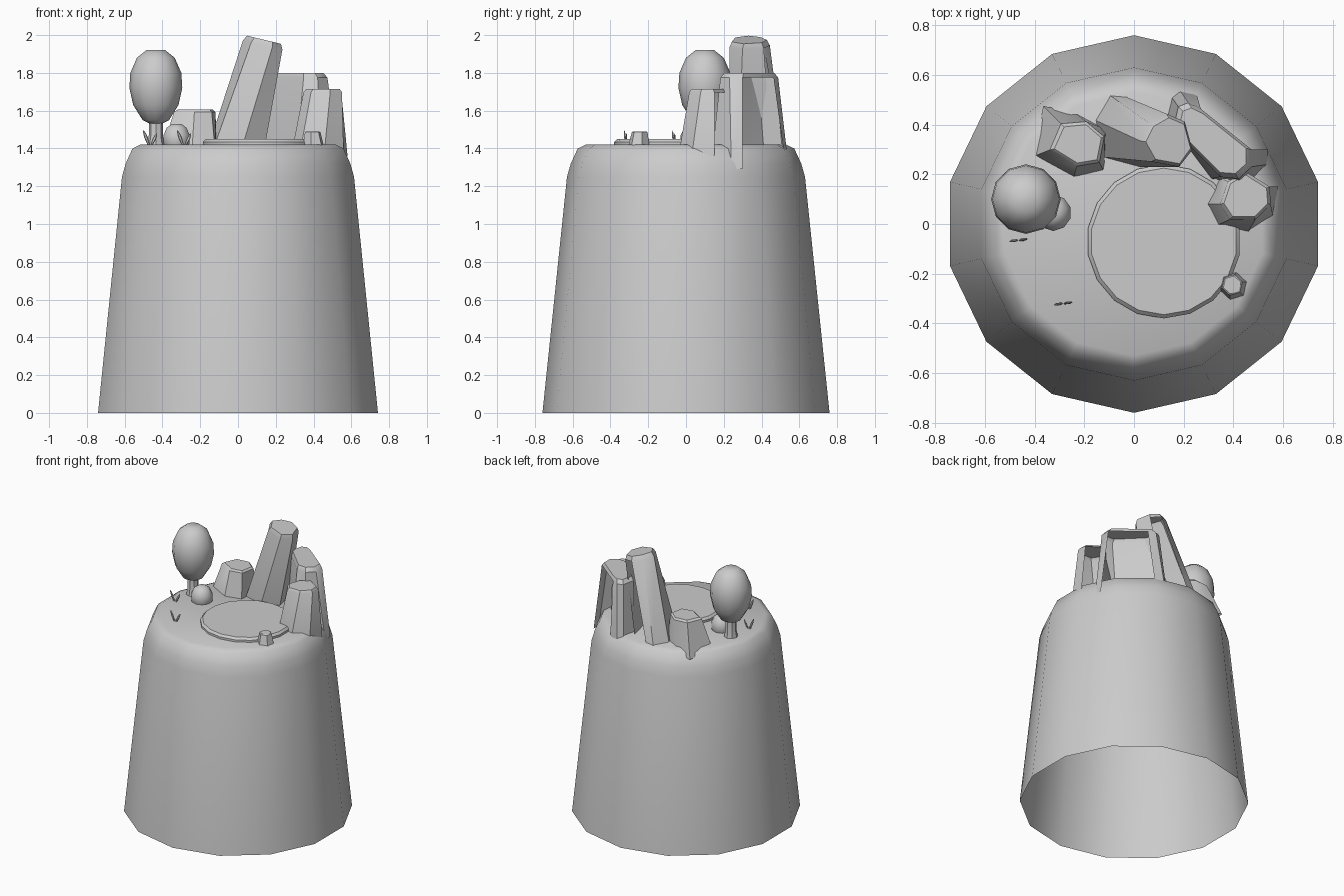
import bpy, math
from mathutils import Vector

if "Cube" in bpy.data.objects:
    bpy.data.objects.remove(bpy.data.objects["Cube"])


def make(name, verts, faces, angle=40):
    me = bpy.data.meshes.new(name)
    me.from_pydata(verts, [], faces)
    ob = bpy.data.objects.new(name, me)
    bpy.context.collection.objects.link(ob)
    bpy.ops.object.select_all(action='DESELECT')
    ob.select_set(True)
    bpy.context.view_layer.objects.active = ob
    bpy.ops.object.shade_smooth_by_angle(angle=math.radians(angle))
    return ob


def loft(name, rings, skip=(), angle=40):
    """Join equal rings, leave the bottom open, cap the top."""
    n = len(rings[0])
    verts = [v for r in rings for v in r]
    faces = []
    for k in range(len(rings) - 1):
        for i in range(n):
            if k == 0 and i in skip:
                continue
            a, b = k * n + i, k * n + (i + 1) % n
            faces.append((a, b, b + n, a + n))
    last = (len(rings) - 1) * n
    faces.append(tuple(range(last, last + n)))
    return make(name, verts, faces, angle)


def lathe(name, profile, sides, x=0, y=0, angle=40):
    rings = []
    for r, z in profile:
        rings.append([(x + r * math.sin(-2 * math.pi * i / sides),
                       y + r * math.cos(2 * math.pi * i / sides), z)
                      for i in range(sides)])
    return loft(name, rings, angle=angle)


def rock(name, base, top, z0, z1, tilt=0, skip=()):
    """Leaning prism with a bevelled top; points run counter-clockwise."""
    lo = [Vector((x, y, z0)) for x, y in base]
    x0 = min(x for x, y in top)
    hi = [Vector((x, y, z1 - tilt * (x - x0))) for x, y in top]
    mid = sum(hi, Vector()) / len(hi)
    rim = [h.lerp(l, 0.05) for h, l in zip(hi, lo)]
    cap = [mid + (h - mid) * 0.88 for h in hi]
    return loft(name, [lo, rim, cap], skip, 35)


# Tapered pedestal, open underneath
lathe("pedestal", [(.76, 0), (.63, 1.25), (.61, 1.32), (.573, 1.40),
                   (.53, 1.42)], 14, angle=60)

# Shallow round slab on top
lathe("round_slab", [(.31, 1.41), (.31, 1.435), (.295, 1.45)], 18, .12, -.07)

# Rocks, some with open backs
rock("tall_rock",
     [(-.16, .42), (-.13, .27), (.02, .23), (.14, .28), (.10, .45),
      (-.04, .515), (-.10, .52)],
     [(.035, .33), (.08, .25), (.19, .23), (.24, .30), (.21, .41),
      (.14, .44), (.07, .40)], 1.40, 2.0, .24, skip=(4,))
rock("long_rock",
     [(.12, .42), (.30, .18), (.45, .13), (.54, .24), (.54, .30),
      (.25, .53), (.18, .545), (.145, .52)],
     [(.16, .38), (.35, .19), (.42, .185), (.47, .23), (.47, .30),
      (.27, .46), (.22, .485), (.18, .47)], 1.29, 1.80, skip=(4,))
rock("right_rock",
     [(.28, .08), (.325, -.01), (.455, -.04), (.56, .03), (.58, .15),
      (.46, .22), (.34, .19)],
     [(.35, .08), (.39, .02), (.49, .02), (.55, .08), (.545, .15),
      (.45, .21), (.38, .17)], 1.36, 1.715, skip=(4,))
rock("left_rock",
     [(-.41, .27), (-.245, .18), (-.12, .21), (-.11, .38), (-.24, .45),
      (-.365, .475)],
     [(-.335, .30), (-.23, .235), (-.14, .25), (-.12, .35), (-.19, .41),
      (-.29, .40)], 1.37, 1.605)
hexa = [math.pi * i / 3 + .3 for i in range(6)]
rock("small_rock",
     [(.4 + .058 * math.cos(a), -.25 + .058 * math.sin(a)) for a in hexa],
     [(.395 + .042 * math.cos(a), -.245 + .042 * math.sin(a)) for a in hexa],
     1.41, 1.49)

# Tree and bush
lathe("tree_trunk", [(.05, 1.40), (.037, 1.47), (.037, 1.56)], 8, -.435, .10)
lathe("tree_crown", [(.03, 1.53), (.07, 1.55), (.12, 1.63), (.14, 1.72),
                     (.135, 1.80), (.10, 1.88), (.05, 1.92)], 12, -.435, .10, 60)
lathe("bush", [(.06, 1.40), (.073, 1.43), (.073, 1.47), (.055, 1.51),
               (.025, 1.53)], 10, -.325, .045, 60)

# Grass tufts made of two flattened blades
for t, (gx, gy) in enumerate([(-.465, -.065), (-.285, -.32)]):
    for s, h in ((-1, .075), (1, .06)):
        rings = []
        for f, w in ((0, .006), (.5, .01), (.85, .006), (1, .002)):
            cx, cy = gx + s * (.008 + .027 * f), gy + s * .006 * f
            rings.append([(cx + w * math.cos(a), cy + .6 * w * math.sin(a),
                           1.42 + h * f)
                          for a in (math.pi / 3 * i for i in range(6))])
        loft(f"grass_{t + 1}_{'left' if s < 0 else 'right'}", rings)
